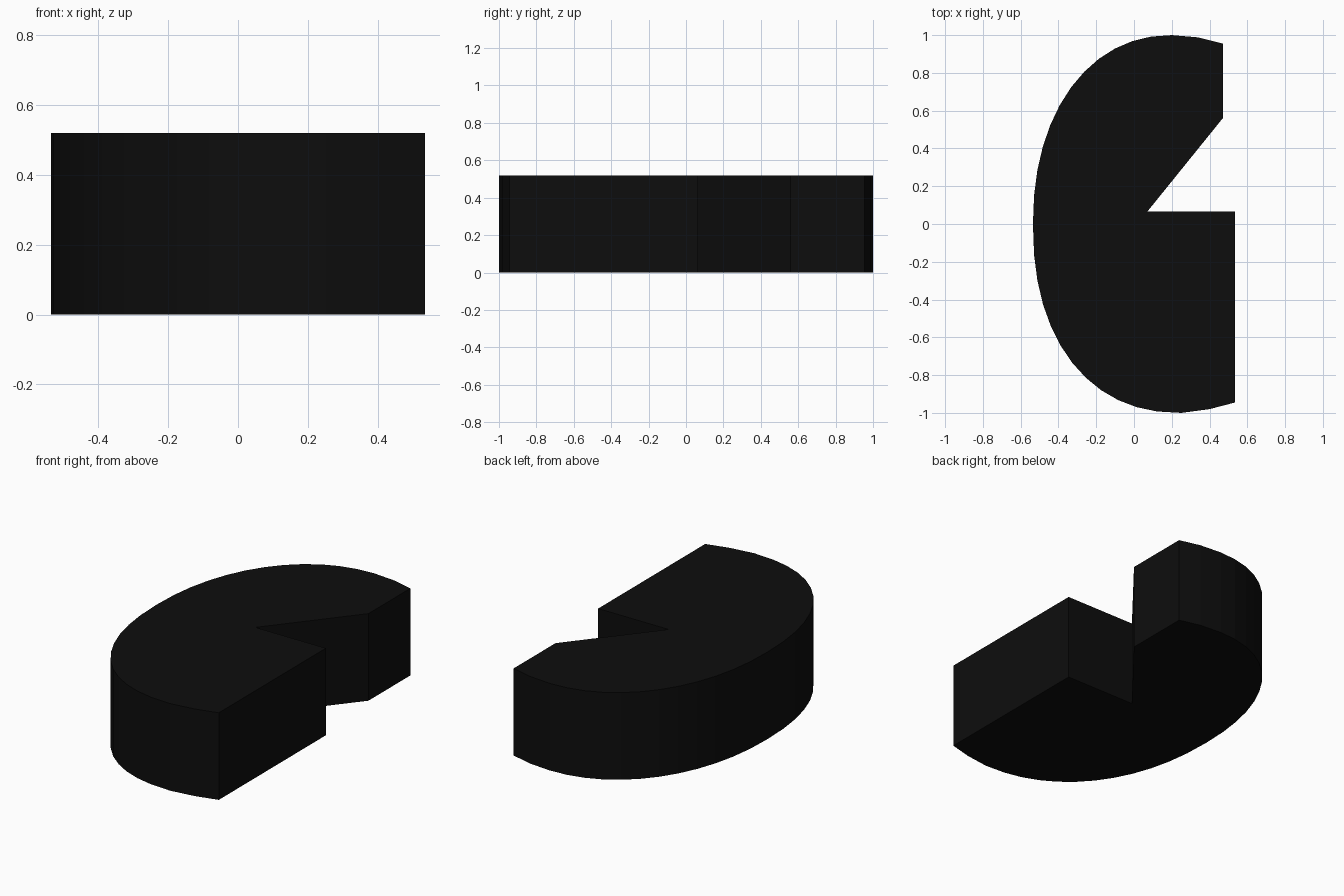
import bpy
import bmesh
from math import sin, cos, pi

HEIGHT = 0.52
STEPS = 12  # facets per quarter of the rounded wall

cube = bpy.data.objects.get("Cube")
if cube:
    bpy.data.objects.remove(cube, do_unlink=True)

# Matte black for the whole part
black = bpy.data.materials.new("black")
black.use_nodes = True
colour = (0.004, 0.004, 0.004, 1)
black.diffuse_color = colour
black.node_tree.nodes["Principled BSDF"].inputs["Base Color"].default_value = colour


def rounded_quarter(crest_x, side, power):
    """Full-bodied quarter oval from the crest to the widest left point."""
    points = []
    for i in range(STEPS + 1):
        a = i / STEPS * pi / 2
        x = crest_x - (crest_x + 0.535) * sin(a) ** (2 / power)
        y = side * max(cos(a), 0) ** (2 / power)
        points.append((x, y))
    return points


# Outline: back tip, rounded left side, front tip, then the wedge notch
back = rounded_quarter(0.20, 1, 2.15)
front = rounded_quarter(0.25, -1, 2.25)
outline = [(0.47, 0.955), (0.34, 0.988)]
outline += back + front[-2::-1]
outline += [(0.40, -0.98), (0.535, -0.945)]
outline += [(0.535, 0.065), (0.07, 0.065), (0.47, 0.56)]

# Extrude the outline into a solid block
bm = bmesh.new()
base = bm.faces.new([bm.verts.new((x, y, 0)) for x, y in outline])
top = bmesh.ops.extrude_face_region(bm, geom=[base], use_keep_orig=True)
bmesh.ops.translate(
    bm,
    vec=(0, 0, HEIGHT),
    verts=[v for v in top["geom"] if isinstance(v, bmesh.types.BMVert)],
)
bmesh.ops.recalc_face_normals(bm, faces=bm.faces)

mesh = bpy.data.meshes.new("notched_block")
bm.to_mesh(mesh)
bm.free()
mesh.materials.append(black)
block = bpy.data.objects.new("notched_block", mesh)
bpy.context.collection.objects.link(block)
